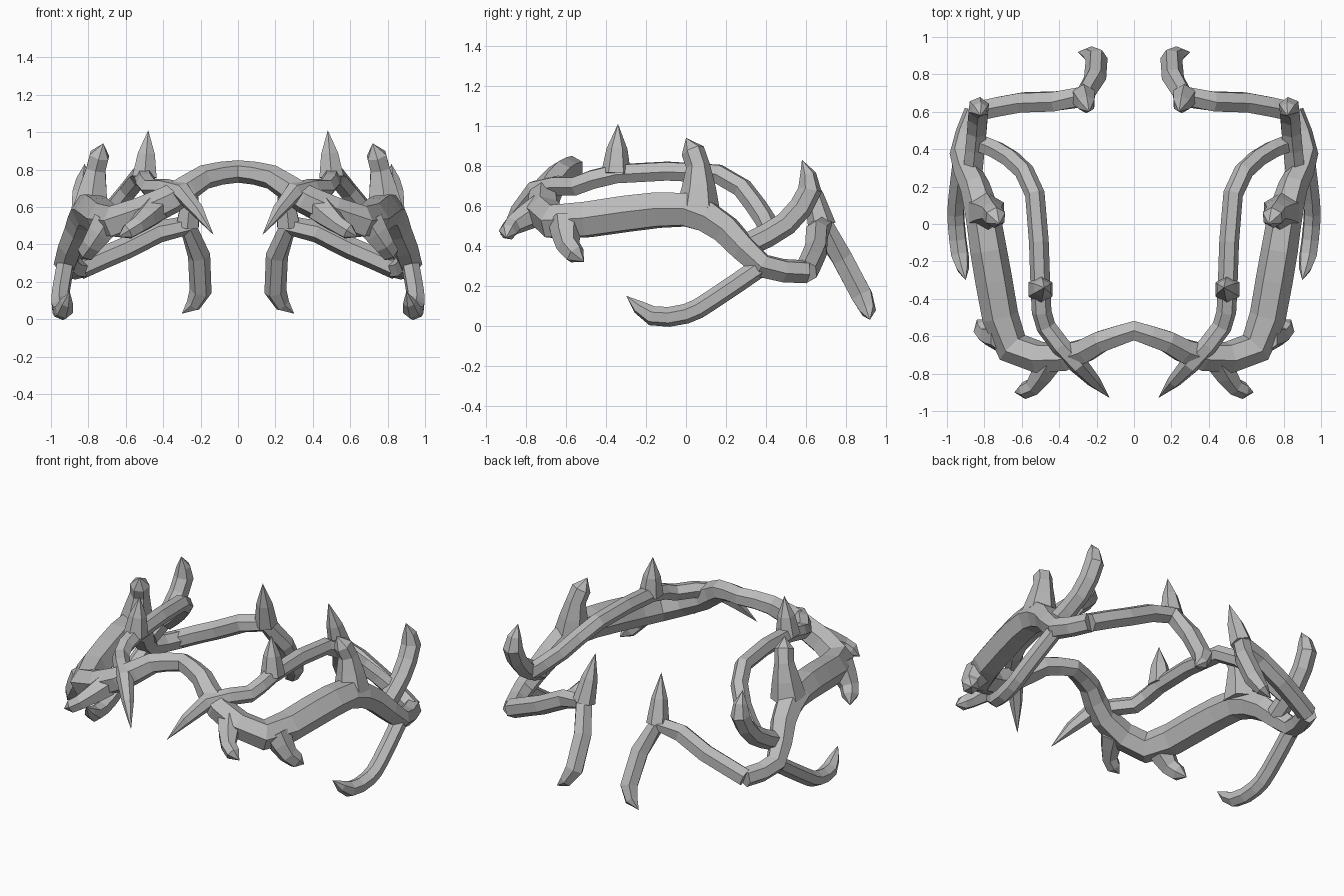
import bpy, bmesh, math
from mathutils import Vector

cube = bpy.data.objects.get("Cube")
if cube:
    bpy.data.objects.remove(cube, do_unlink=True)

grey = bpy.data.materials.new("horn grey")
grey.use_nodes = True
grey.diffuse_color = (.5, .5, .5, 1)
grey.node_tree.nodes["Principled BSDF"].inputs["Base Color"].default_value = grey.diffuse_color

SIDES = 6


def bend_through(controls):
    """Add one smoothly interpolated joint between each pair of neighbouring controls."""
    controls = [Vector(c) for c in controls]
    before_first = 2 * controls[0] - controls[1]
    after_last = 2 * controls[-1] - controls[-2]
    padded = [before_first, *controls, after_last]
    joints = []
    for a, b, c, d in zip(padded, padded[1:], padded[2:], padded[3:]):
        joints += [b, (b + c) / 2 + (b + c - a - d) / 16]
    return joints + [controls[-1]]


def make_ring(bm, centre, tangent, side, radius):
    """One cross-section of a branch."""
    other = tangent.cross(side)
    angles = [math.tau * k / SIDES for k in range(SIDES)]
    return [bm.verts.new(centre + radius * (side * math.cos(a) + other * math.sin(a))) for a in angles]


def branch(name, controls, thickness, swell=0, pointed=True):
    """Mirrored low-poly branch, optionally swollen or waisted midway and sharpened at its end."""
    joints = bend_through(controls)
    last = len(joints) - 1
    first_step = joints[1] - joints[0]
    side = Vector((0, 1, 0)) if abs(first_step.z) > first_step.length * .8 else Vector((0, 0, 1))
    on_centre = joints[0].x == 0

    bm = bmesh.new()
    rings = []
    for i, joint in enumerate(joints):
        incoming = joint - joints[max(i - 1, 0)]
        outgoing = joints[min(i + 1, last)] - joint
        tangent = (incoming.normalized() + outgoing.normalized()).normalized()
        if on_centre and i == 0:
            tangent = Vector((1, 0, 0))
        side = (side - tangent * side.dot(tangent)).normalized()
        radius = thickness + swell * math.sin(math.pi * i / last) ** 2
        if pointed and i == last:
            rings.append([bm.verts.new(joint)] * SIDES)
        else:
            if pointed and i == last - 1:
                radius *= .7
            rings.append(make_ring(bm, joint, tangent, side, radius))

    # Skin between neighbouring rings
    for a, b in zip(rings, rings[1:]):
        for k in range(SIDES):
            n = (k + 1) % SIDES
            bm.faces.new(list(dict.fromkeys([a[k], a[n], b[n], b[k]])))
    if not on_centre:
        bm.faces.new(rings[0])
    if not pointed:
        bm.faces.new(rings[-1])
    bmesh.ops.recalc_face_normals(bm, faces=bm.faces)

    mesh = bpy.data.meshes.new(name)
    bm.to_mesh(mesh)
    bm.free()
    mesh.materials.append(grey)
    obj = bpy.data.objects.new(name, mesh)
    bpy.context.collection.objects.link(obj)
    mirror = obj.modifiers.new("both_sides", "MIRROR")
    mirror.use_axis[0] = True


# Front arch running into the thick side trunk
trunk_end = (.85, .6, .27)
trunk_low = (.92, .38, .3)
branch("arch_and_trunk", [
    (0, -.57, .79), (.18, -.63, .76), (.36, -.71, .64), (.65, -.66, .52), (.75, -.3, .56),
    (.8, 0, .58), (.85, .2, .48), trunk_low, trunk_end], thickness=.06, swell=.04, pointed=False)

# Rear branch closing round the back and hooking down
rear_fork = (.27, .68, .5)
branch("rear_branch", [
    trunk_end, (.6, .65, .38), rear_fork, (.2, .88, .15), (.3, .92, .03)], thickness=.06)
branch("rear_fork_spike", [rear_fork, (.24, .6, .8)], thickness=.07)

# Inner branch running forward to the crossing front points
inner_crest = (.5, -.35, .76)
branch("inner_branch", [
    (.82, .43, .46), (.66, .35, .6), (.53, .16, .76), inner_crest,
    (.47, -.55, .7), (.3, -.75, .68), (.13, -.93, .45)], thickness=.053)
branch("inner_spike", [inner_crest, (.48, -.34, 1.01)], thickness=.075)

# Upright rear spike beside the inner branch
branch("rear_spike", [
    (.86, .3, .4), (.84, .5, .51), (.83, .62, .68), (.82, .58, .83)], thickness=.06)

# Low hook sweeping forward beneath the trunk
branch("lower_hook", [
    trunk_low, (.95, .13, .13), (.95, 0, .06), (.93, -.17, .05), (.9, -.3, .15)], thickness=.05)

# Thorns growing out of the trunk
branch("trunk_spike", [(.79, .06, .58), (.76, .06, .8), (.72, 0, .94)], thickness=.11, swell=-.05)
branch("front_thorn", [(.45, -.73, .58), (.54, -.87, .5), (.64, -.9, .44)], thickness=.08, swell=-.03)
branch("side_thorn", [(.7, -.6, .52), (.78, -.59, .4), (.84, -.51, .32)], thickness=.09, swell=-.03)
